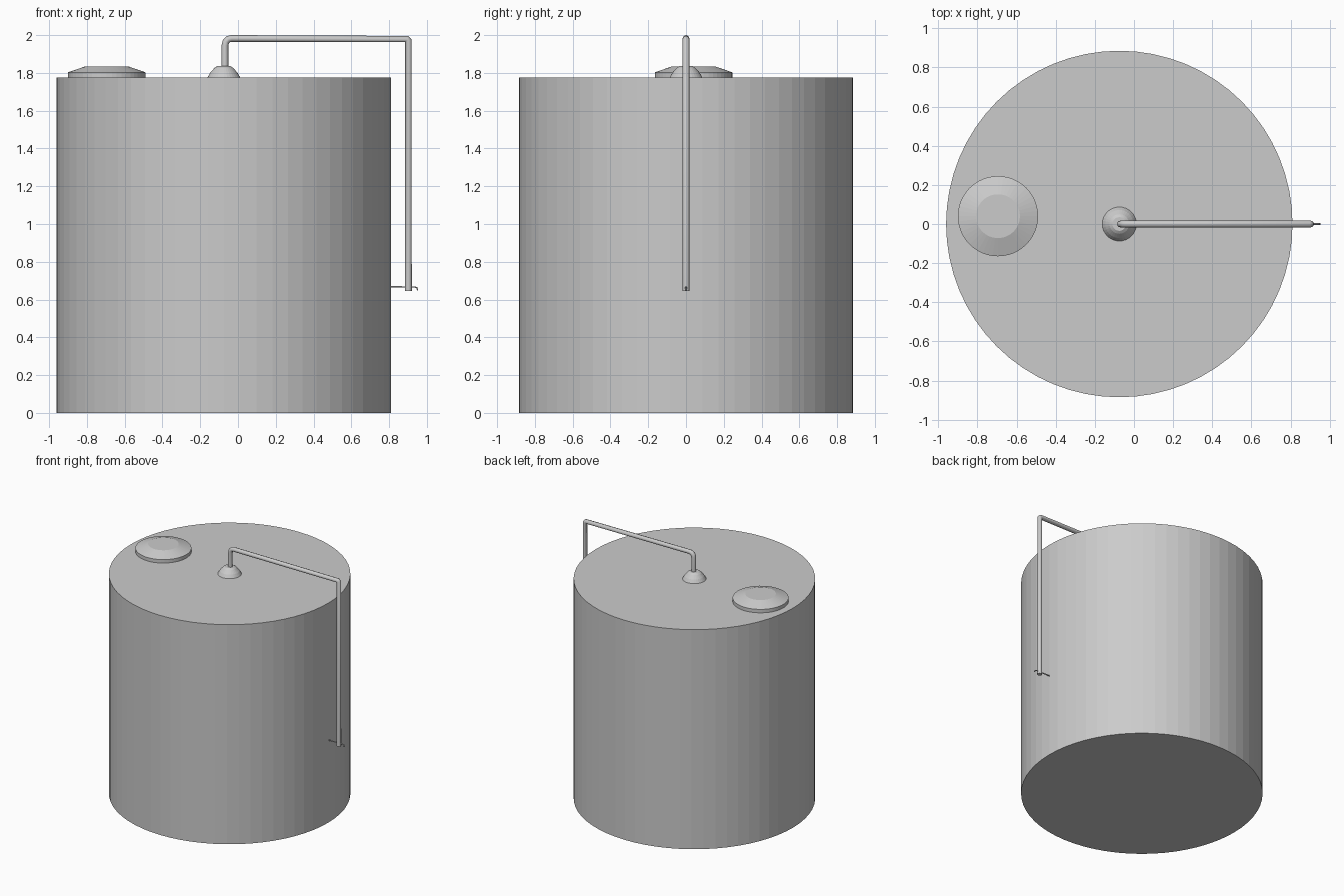
import bpy, bmesh
from math import cos, sin, pi

if "Cube" in bpy.data.objects:
    bpy.data.objects.remove(bpy.data.objects["Cube"])


def lathe(name, center, profile, sides):
    """Closed solid of revolution from (radius, z) points, with flat caps."""
    bm = bmesh.new()
    rings = [[bm.verts.new((center[0] + r * cos(2 * pi * i / sides),
                            center[1] + r * sin(2 * pi * i / sides), z))
              for i in range(sides)] for r, z in profile]
    for a, b in zip(rings, rings[1:]):
        for i in range(sides):
            j = (i + 1) % sides
            bm.faces.new((a[i], a[j], b[j], b[i]))
    bm.faces.new(rings[0][::-1])
    bm.faces.new(rings[-1])
    me = bpy.data.meshes.new(name)
    bm.to_mesh(me)
    bm.free()
    ob = bpy.data.objects.new(name, me)
    bpy.context.collection.objects.link(ob)
    return ob


def tube(name, path, radius, resolution):
    """Round tube along (x, z) points in the y = 0 plane."""
    cu = bpy.data.curves.new(name, 'CURVE')
    cu.dimensions = '3D'
    cu.bevel_depth = radius
    cu.bevel_resolution = resolution
    cu.use_fill_caps = True
    sp = cu.splines.new('POLY')
    sp.points.add(len(path) - 1)
    for p, (x, z) in zip(sp.points, path):
        p.co = (x, 0, z, 1)
    ob = bpy.data.objects.new(name, cu)
    bpy.context.collection.objects.link(ob)
    bpy.ops.object.select_all(action='DESELECT')
    ob.select_set(True)
    bpy.context.view_layer.objects.active = ob
    bpy.ops.object.convert(target='MESH')
    return bpy.context.object


CX = -0.075  # tank axis

# Tank body
lathe("tank_body", (CX, 0), [(0.885, 0), (0.885, 1.775)], 64)

# Inspection lid with bevelled top
lathe("hatch_lid", (-0.695, 0.04),
      [(0.205, 1.77), (0.205, 1.803), (0.112, 1.835)], 48)

# Domed pipe fitting
lathe("pipe_fitting", (CX, 0),
      [(0.09, 1.77), (0.072, 1.801), (0.05, 1.826), (0.035, 1.836)], 32)

# Vent pipe: up, across with a rounded bend, then down outside the wall
tube("vent_pipe", [(-0.069, 1.80), (-0.069, 1.945), (-0.064, 1.966),
                   (-0.052, 1.978), (-0.034, 1.982), (0.893, 1.979),
                   (0.902, 1.97), (0.902, 0.645)], 0.018, 2)

# Thin support wire from the wall through the pipe, hooked at its end
tube("support_wire", [(0.80, 0.667), (0.935, 0.667), (0.947, 0.663),
                      (0.951, 0.648)], 0.004, 1)
